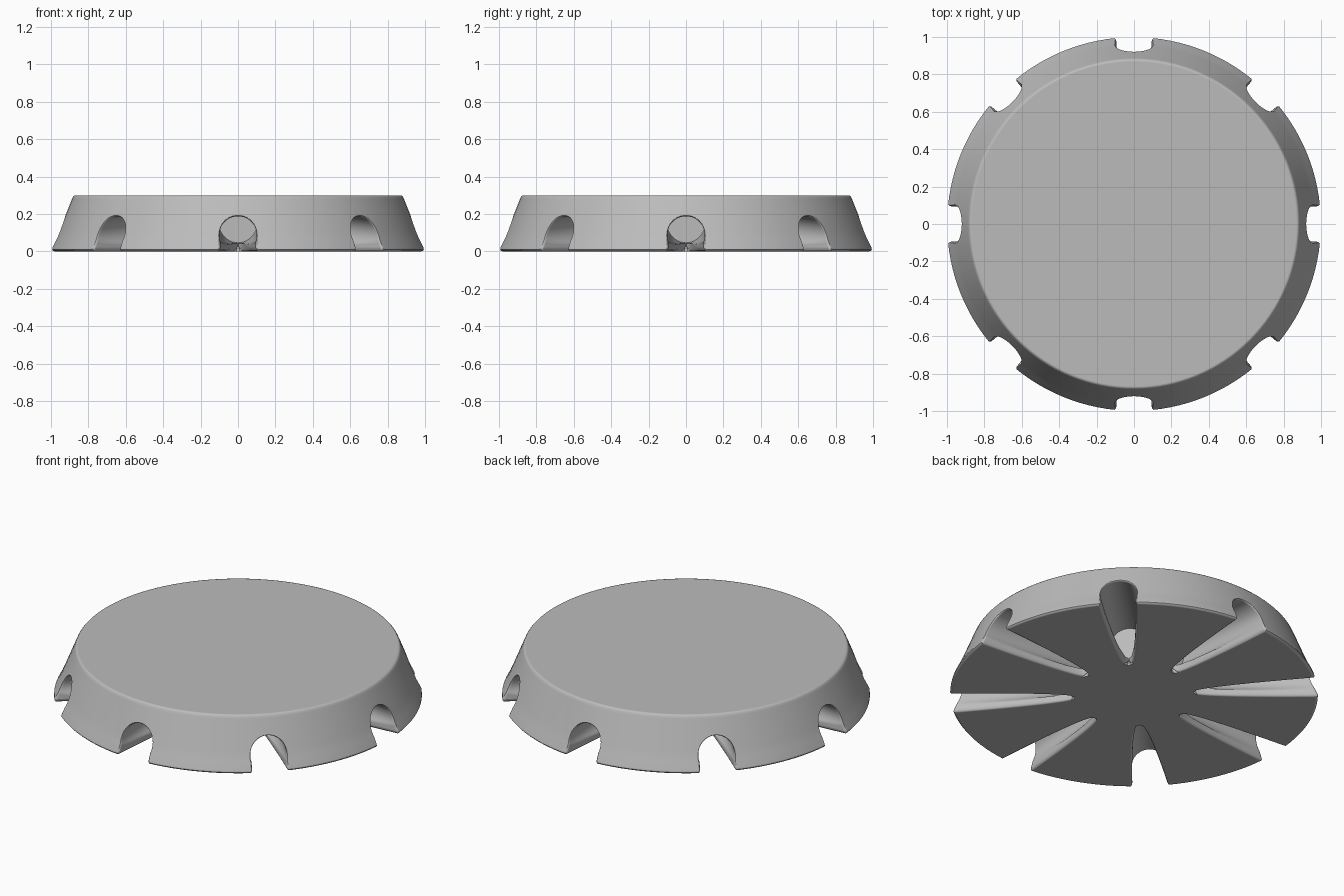
import bpy, bmesh, math
from mathutils import Matrix, Vector

if "Cube" in bpy.data.objects:
    bpy.data.objects.remove(bpy.data.objects["Cube"])

SLOTS = 8
TIP = 0.33        # radius where a slot opening closes on the underside
END = 0.30        # radius of the slot end wall
RADIUS = 0.1      # slot bore radius


def clamp(v):
    return max(0.0, min(1.0, v))


def make_object(name, bm):
    bmesh.ops.recalc_face_normals(bm, faces=bm.faces[:])
    mesh = bpy.data.meshes.new(name)
    bm.to_mesh(mesh)
    bm.free()
    obj = bpy.data.objects.new(name, mesh)
    bpy.context.collection.objects.link(obj)
    return obj


# Tapered round base, turned from a half profile
def make_base():
    profile = [(0, 0), (0.984, 0), (0.993, 0.003), (0.999, 0.01), (0.998, 0.02),
               (0.975, 0.065), (0.956, 0.11), (0.922, 0.195), (0.888, 0.28),
               (0.883, 0.291), (0.877, 0.298), (0.868, 0.3), (0, 0.3)]
    bm = bmesh.new()
    verts = [bm.verts.new((r, 0, z)) for r, z in profile]
    edges = [bm.edges.new(pair) for pair in zip(verts, verts[1:])]
    bmesh.ops.spin(bm, geom=verts + edges, cent=(0, 0, 0), axis=(0, 0, 1),
                   angle=math.tau, steps=128)
    bmesh.ops.remove_doubles(bm, verts=bm.verts[:], dist=1e-5)
    bmesh.ops.dissolve_limit(bm, angle_limit=0.001, verts=bm.verts[:], edges=bm.edges[:])
    return make_object("round_base", bm)


# One cross-section of a slot: a bore on top, opening down through the underside
def section(r):
    u = clamp((r - 0.985) / 0.015)
    flare = 0.012 * (1 - math.sqrt(1 - u * u))
    bore = RADIUS + flare
    centre = 0.087 + 0.06 * (1 - r) / (1 - END)
    width = 0.002 + 0.094 * clamp((r - TIP) / (1 - TIP)) ** 0.55 + flare
    points = []
    for i in range(13):
        a = math.radians(90 - 7.5 * i)
        points.append((bore * math.cos(a), centre + bore * math.sin(a)))
    low = max(centre - bore, 0.02)
    for i in range(1, 11):
        z = low + (centre - low) * (1 - math.sin(math.radians(9 * i)))
        x = math.sqrt(max(0.0, bore ** 2 - (centre - z) ** 2))
        points.append((max(x, width), z))
    # rounded lower lip, which lifts clear of the underside past the tip
    lift = clamp((0.345 - r) / 0.035)
    for k, (z, grow) in enumerate([(0.012, 0.002), (0.005, 0.006), (0, 0.014), (-0.05, 0.014)]):
        z = z * (1 - lift) + (low - 0.001 * (k + 1)) * lift
        points.append((width + grow * (1 - lift), z))
    points[0] = (0, points[0][1])
    loop = points + [(-x, z) for x, z in reversed(points[1:])]
    slant = clamp((r - 0.6) / 0.3)
    return [Vector((r - 0.4 * max(z, 0) * slant, x, z)) for x, z in loop]


# All slot cutters, lofted along the radius and repeated around the base
def make_slots():
    stations = [END, 0.31, 0.32, TIP, 0.345, 0.37, 0.41, 0.47, 0.55, 0.65, 0.75,
                0.85, 0.95, 0.985, 0.99, 0.994, 0.998, 1.0, 1.1]
    loops = [section(r) for r in stations]
    bm = bmesh.new()
    for s in range(SLOTS):
        turn = Matrix.Rotation(math.tau * s / SLOTS, 3, 'Z')
        rings = [[bm.verts.new(turn @ p) for p in loop] for loop in loops]
        count = len(rings[0])
        for a, b in zip(rings, rings[1:]):
            for i in range(count):
                j = (i + 1) % count
                bm.faces.new((a[i], a[j], b[j], b[i]))
        bm.faces.new(rings[0])
        bm.faces.new(rings[-1])
    bmesh.ops.triangulate(bm, faces=bm.faces[:])
    return make_object("slot_cutter", bm)


base = make_base()
slots = make_slots()
slots.hide_render = True

# Cut the slots
cut = base.modifiers.new("slots", 'BOOLEAN')
cut.operation = 'DIFFERENCE'
cut.solver = 'EXACT'
cut.object = slots
bpy.ops.object.select_all(action='DESELECT')
base.select_set(True)
bpy.context.view_layer.objects.active = base
bpy.ops.object.modifier_apply(modifier=cut.name)
bpy.data.objects.remove(slots)

# Plain grey finish
grey = bpy.data.materials.new("plain_grey")
grey.use_nodes = True
colour = (0.5, 0.5, 0.5, 1)
grey.diffuse_color = colour
grey.node_tree.nodes["Principled BSDF"].inputs["Base Color"].default_value = colour
base.data.materials.clear()
base.data.materials.append(grey)

bpy.ops.object.shade_smooth_by_angle(angle=math.radians(40))
weighted = base.modifiers.new("clean_shading", 'WEIGHTED_NORMAL')
weighted.keep_sharp = True
